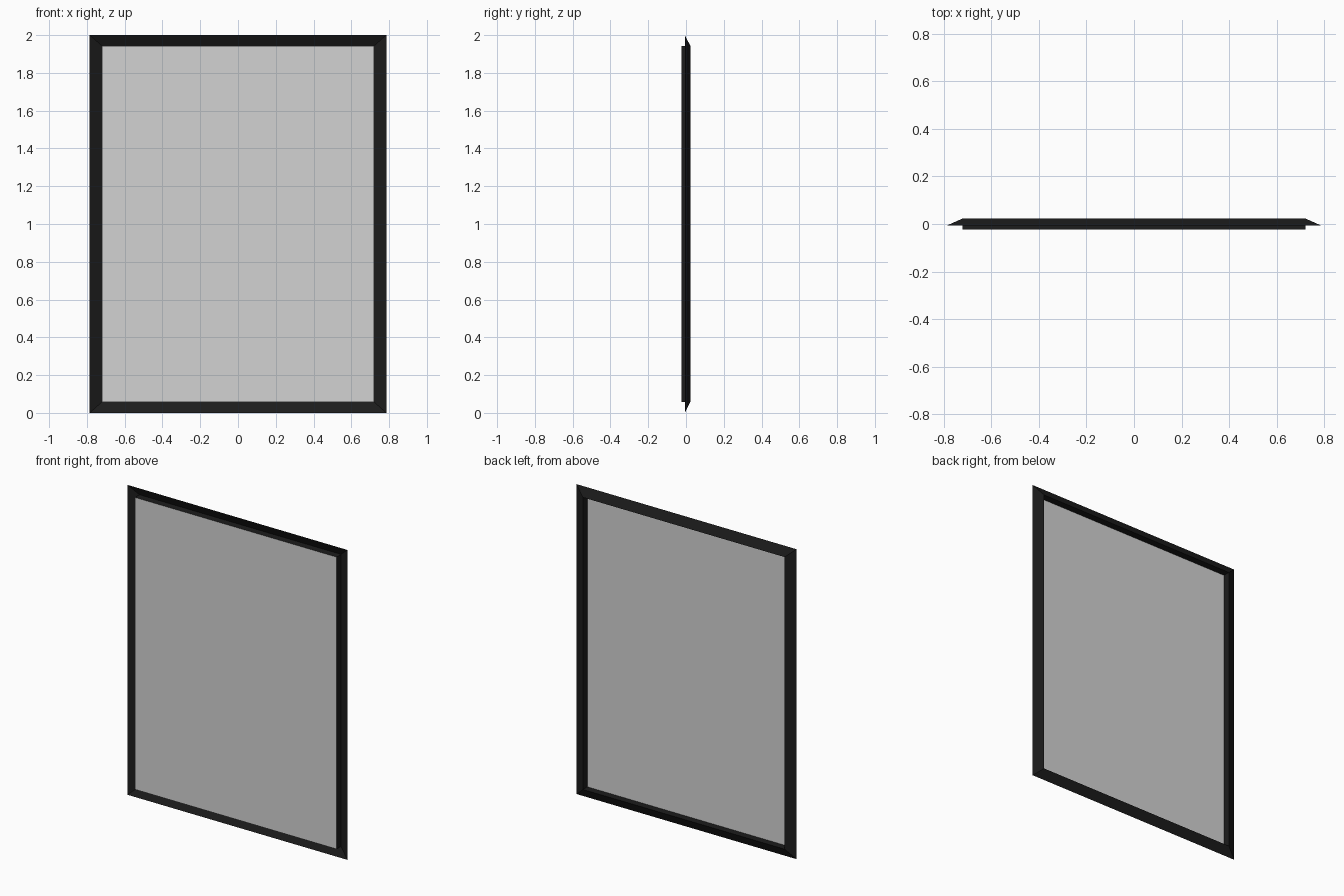
import bpy

if "Cube" in bpy.data.objects:
    bpy.data.objects.remove(bpy.data.objects["Cube"])

# overall sizes
OUT_X, IN_X = 0.785, 0.720      # half widths of outer edge and opening
OUT_Z = (0.0, 2.0)
IN_Z = (0.058, 1.943)
BACK, TIP, FRONT = 0.023, -0.006, -0.023


def material(name, color):
    m = bpy.data.materials.new(name)
    m.diffuse_color = color
    m.use_nodes = True
    m.node_tree.nodes["Principled BSDF"].inputs["Base Color"].default_value = m.diffuse_color
    return m


def ring(half, zs, y):
    """Four corners of an upright rectangle."""
    return [(-half, y, zs[0]), (half, y, zs[0]), (half, y, zs[1]), (-half, y, zs[1])]


def make(name, verts, faces, mat):
    mesh = bpy.data.meshes.new(name)
    mesh.from_pydata(verts, [], faces)
    mesh.materials.append(mat)
    mesh.update()
    obj = bpy.data.objects.new(name, mesh)
    bpy.context.collection.objects.link(obj)
    return obj


black = material("black frame", (0.0115, 0.0115, 0.0115, 1.0))
grey = material("light grey pane", (0.65, 0.65, 0.65, 1.0))

# mitred frame: flange sloping back from the outer edge, then a lip running forward
rings = [ring(OUT_X, OUT_Z, TIP), ring(IN_X, IN_Z, BACK), ring(IN_X, IN_Z, FRONT)]
verts = [v for r in rings for v in r]
faces = []
for r in range(len(rings) - 1):
    for i in range(4):
        j = (i + 1) % 4
        a, b = r * 4, r * 4 + 4
        faces.append((a + i, b + i, b + j, a + j))
make("frame", verts, faces, black)

# thin pane held at the front of the lip
make("pane", ring(IN_X, IN_Z, FRONT + 0.001), [(0, 1, 2, 3)], grey)
